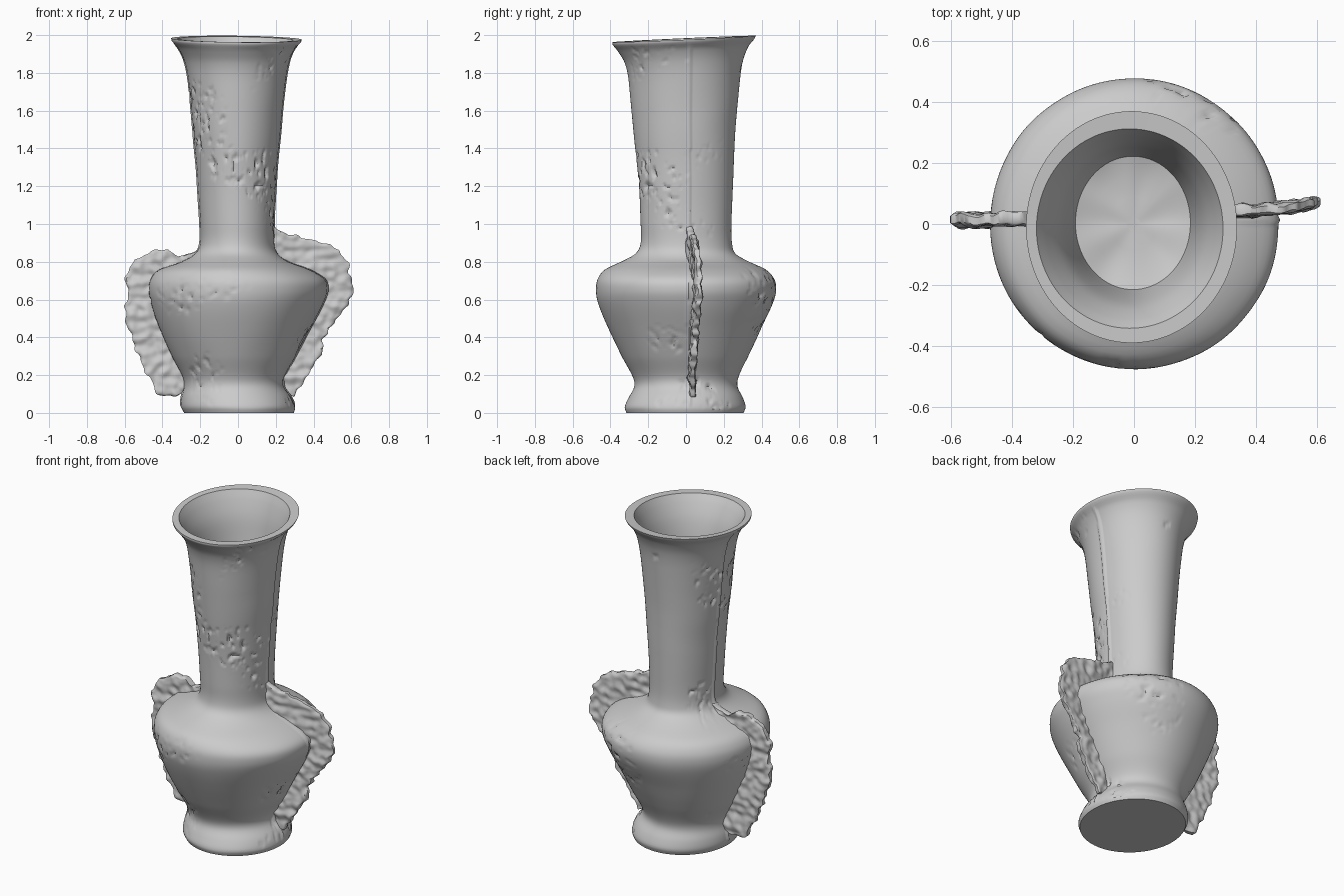
import bpy, bmesh, math
from mathutils import Vector, noise

if "Cube" in bpy.data.objects:
    bpy.data.objects.remove(bpy.data.objects["Cube"])

SEG = 224

# Profiles: z, min x, max x, min y, max y
OUTER = [
    (0.00, -.285, .295, -.315, .305), (0.03, -.300, .303, -.325, .315),
    (0.08, -.298, .285, -.305, .300), (0.14, -.285, .245, -.275, .272),
    (0.19, -.292, .245, -.282, .278), (0.30, -.350, .305, -.340, .330),
    (0.45, -.415, .382, -.412, .400), (0.58, -.460, .450, -.465, .460),
    (0.65, -.473, .474, -.477, .477), (0.71, -.462, .458, -.468, .466),
    (0.76, -.415, .375, -.428, .420), (0.80, -.300, .265, -.345, .335),
    (0.84, -.230, .212, -.272, .265), (0.89, -.203, .192, -.243, .245),
    (1.00, -.200, .190, -.240, .240), (1.25, -.216, .203, -.252, .250),
    (1.50, -.238, .225, -.280, .263), (1.75, -.262, .250, -.303, .283),
    (1.86, -.283, .270, -.325, .302), (1.93, -.318, .300, -.362, .332),
    (1.965, -.350, .332, -.388, .362), (1.98, -.354, .338, -.390, .370)]
INNER = [
    (1.978, -.320, .292, -.342, .312), (1.93, -.290, .268, -.312, .290),
    (1.84, -.245, .232, -.270, .262), (1.72, -.215, .205, -.240, .243),
    (1.58, -.192, .185, -.215, .222)]


def smooth_rows(rows, step=0.011):
    """Cubic interpolation of profile rows along z."""
    def slope(i, k):
        a, b = rows[max(i - 1, 0)], rows[min(i + 1, len(rows) - 1)]
        return (b[k] - a[k]) / (b[0] - a[0])
    out = []
    for i in range(len(rows) - 1):
        p, q = rows[i], rows[i + 1]
        h = q[0] - p[0]
        n = max(3, int(abs(h) / step))
        for s in range(n):
            t = s / n
            row = [p[0] + h * t]
            for k in range(1, 5):
                row.append((2*t**3 - 3*t*t + 1) * p[k] + (t**3 - 2*t*t + t) * h * slope(i, k)
                           + (3*t*t - 2*t**3) * q[k] + (t**3 - t*t) * h * slope(i + 1, k))
            out.append(row)
    out.append(list(rows[-1]))
    return out


def wear(p):
    """Pitted, corroded patches plus a gentle overall unevenness."""
    d = 0.0025 * noise.noise(p * 5)
    patch = noise.noise(p * 3.2 + Vector((4.1, 1.7, 8.3)))
    if patch > 0.12:
        pit = noise.noise(p * 26) + 0.5 * noise.noise(p * 55)
        d -= 0.022 * min(1, (patch - 0.12) * 5) * max(0, pit - 0.2)
    return d


def finish(bm, name, angle=40):
    bmesh.ops.recalc_face_normals(bm, faces=bm.faces)
    mesh = bpy.data.meshes.new(name)
    bm.to_mesh(mesh)
    bm.free()
    obj = bpy.data.objects.new(name, mesh)
    bpy.context.collection.objects.link(obj)
    bpy.ops.object.select_all(action='DESELECT')
    obj.select_set(True)
    bpy.context.view_layer.objects.active = obj
    bpy.ops.object.shade_smooth_by_angle(angle=math.radians(angle))
    return obj


def bridge(bm, a, b):
    n = len(a)
    for j in range(n):
        bm.faces.new((a[j], a[(j + 1) % n], b[(j + 1) % n], b[j]))


# Vase body with hollow mouth
bm = bmesh.new()
outer = smooth_rows(OUTER)
rings = []
for i, (z, x0, x1, y0, y1) in enumerate(outer + smooth_rows(INNER, 0.03)):
    ring = []
    outside = i < len(outer)
    for j in range(SEG):
        a = 2 * math.pi * j / SEG
        c, s = math.cos(a), math.sin(a)
        p = Vector(((x0 + x1) / 2 + (x1 - x0) / 2 * c, (y0 + y1) / 2 + (y1 - y0) / 2 * s, z))
        d = wear(p) if outside and 0.02 < z < 1.95 else 0
        # Raised mould seam along both sides
        if outside and 0.03 < z < 1.95 and abs(p.y - 0.015) < 0.009:
            d += 0.006
        p += Vector((c, s, 0)) * d
        # Slightly crooked rim
        p.z += max(0, (z - 1.75) / 0.23) * (0.045 * p.y - 0.004 * c)
        ring.append(bm.verts.new(p))
    rings.append(ring)
for a, b in zip(rings, rings[1:]):
    bridge(bm, a, b)
bm.faces.new(rings[0])
# Irregular blocked floor inside the neck
last = rings[-1]
for f in (0.7, 0.4, 0.12):
    ring = []
    for v in rings[-1]:
        p = Vector((v.co.x * f, v.co.y * f, 1.56))
        p.z += 0.025 * noise.noise(p * 9)
        ring.append(bm.verts.new(p))
    bridge(bm, last, ring)
    last = ring
bm.faces.new(last)
finish(bm, "vase_body", 45)


def resample(path, n):
    pts = [Vector((x, 0, z)) for x, z in path]
    lens = [(b - a).length for a, b in zip(pts, pts[1:])]
    out = []
    for i in range(n):
        d, k = sum(lens) * i / (n - 1), 0
        while k < len(lens) - 1 and d > lens[k]:
            d -= lens[k]
            k += 1
        out.append(pts[k].lerp(pts[k + 1], min(1, d / lens[k])))
    return out


def fin(name, edge, root, y_at, thick, n=150, m=16):
    """Thin ragged flange lofted between its root in the body and its outer edge."""
    bm = bmesh.new()
    rows = []
    for e, r in zip(resample(edge, n), resample(root, n)):
        e = e + (e - r).normalized() * 0.022 * noise.noise(e * 22)
        front, back = [], []
        for k in range(m + 1):
            p = r.lerp(e, k / m)
            y = y_at(p.x, p.z) + 0.008 * noise.noise(p * 7)
            half = thick / 2 * (0.65 if k == m else 1)
            for side, sign in ((front, -1), (back, 1)):
                rough = 0.013 * noise.noise(p * 24 + Vector((0, sign * 5, 0)))
                side.append(bm.verts.new((p.x, y + sign * max(0.005, half + rough), p.z)))
        rows.append(front + back[::-1])
    for a, b in zip(rows, rows[1:]):
        bridge(bm, a, b)
    bm.faces.new(rows[0])
    bm.faces.new(rows[-1])
    finish(bm, name, 50)


# Ragged casting flange on the right
fin("right_flange",
    [(.19, .98), (.28, .94), (.43, .91), (.54, .86), (.59, .78), (.605, .62), (.54, .52),
     (.475, .43), (.43, .31), (.355, .175), (.30, .08), (.25, .10)],
    [(.15, .93), (.17, .83), (.26, .76), (.39, .70), (.43, .64), (.38, .50), (.30, .35),
     (.22, .19), (.22, .12)],
    lambda x, z: 0.035 + 0.11 * (x - 0.3) * min(1, z / 0.5), 0.034)

# Ragged casting flange on the left
fin("left_flange",
    [(-.185, .89), (-.25, .84), (-.32, .825), (-.37, .865), (-.465, .855), (-.545, .81),
     (-.60, .725), (-.58, .625), (-.605, .52), (-.545, .335), (-.465, .185), (-.42, .095),
     (-.32, .09), (-.27, .12)],
    [(-.15, .86), (-.19, .80), (-.29, .755), (-.40, .70), (-.43, .64), (-.39, .50),
     (-.33, .35), (-.26, .19), (-.25, .14)],
    lambda x, z: 0.015, 0.04)
